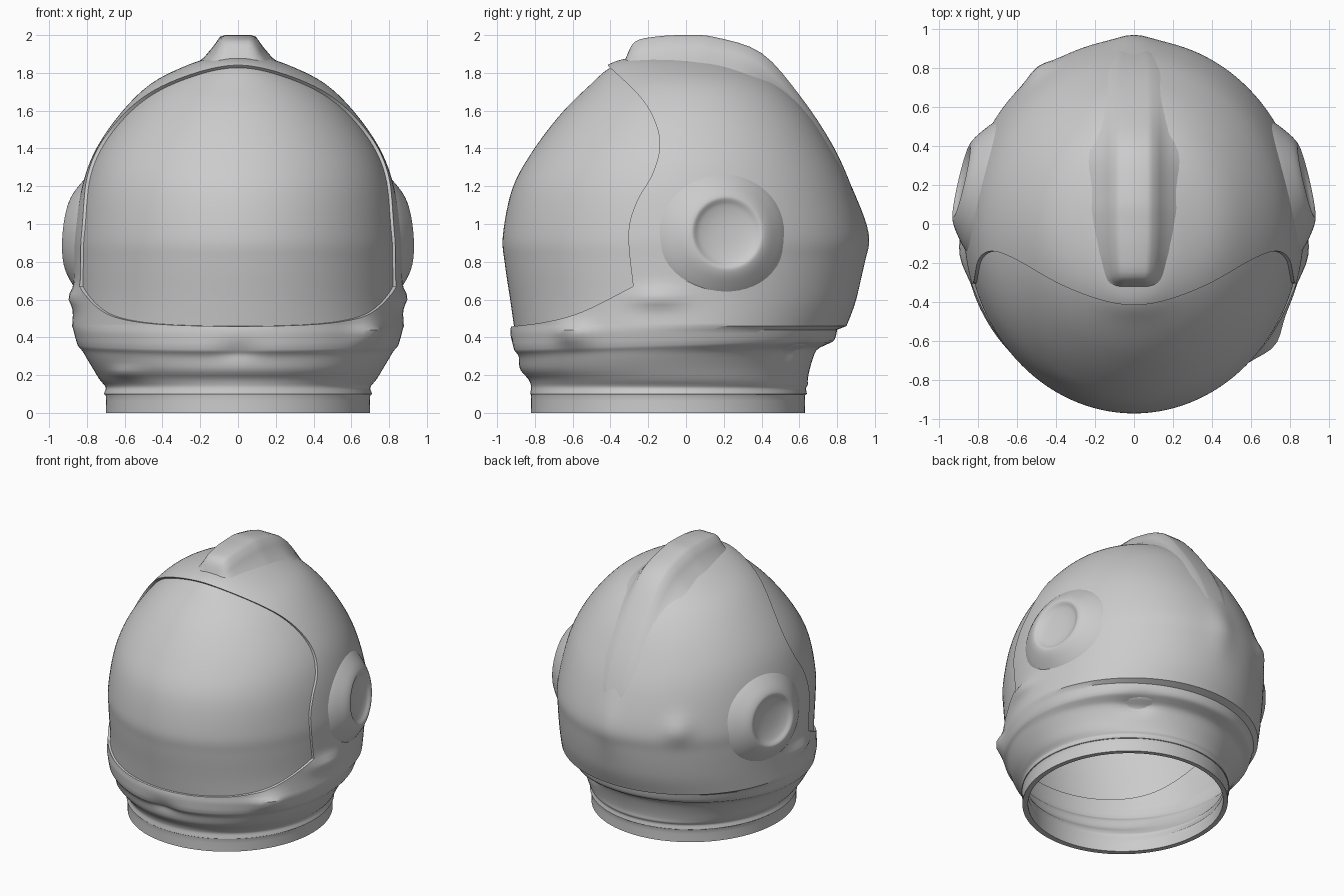
import bpy, bmesh, math
from mathutils import Vector, Matrix

cube = bpy.data.objects.get("Cube")
if cube:
    bpy.data.objects.remove(cube)

grey = bpy.data.materials.new("light grey")
grey.use_nodes = True
COLOUR = (0.6, 0.6, 0.6, 1)
grey.diffuse_color = COLOUR
grey.node_tree.nodes["Principled BSDF"].inputs["Base Color"].default_value = COLOUR
SEG = 128


def make(name, bm):
    bmesh.ops.recalc_face_normals(bm, faces=bm.faces)
    mesh = bpy.data.meshes.new(name)
    bm.to_mesh(mesh)
    bm.free()
    obj = bpy.data.objects.new(name, mesh)
    mesh.materials.append(grey)
    bpy.context.collection.objects.link(obj)
    return obj


def smooth(obj, angle=35):
    bpy.ops.object.select_all(action="DESELECT")
    obj.select_set(True)
    bpy.context.view_layer.objects.active = obj
    bpy.ops.object.shade_smooth_by_angle(angle=math.radians(angle))


def spline(points, steps):
    """Smooth curve through points of any dimension."""
    p = [Vector(q) for q in points]
    out = []
    for i in range(len(p) - 1):
        a, b, c, d = p[max(i - 1, 0)], p[i], p[i + 1], p[min(i + 2, len(p) - 1)]
        for k in range(steps):
            t = k / steps
            m, n = (c - a) / 2, (d - b) / 2
            out.append(b * (2*t**3 - 3*t*t + 1) + m * (t**3 - 2*t*t + t)
                       + c * (3*t*t - 2*t**3) + n * (t**3 - t*t))
    return out + [p[-1]]


def skin(bm, rings, closed=True):
    """Bridge rings of vertices; a ring of one vertex is a pole."""
    for a, b in zip(rings, rings[1:]):
        n = max(len(a), len(b))
        for i in range(n if closed else n - 1):
            j = (i + 1) % n
            if len(a) == 1:
                bm.faces.new((a[0], b[i], b[j]))
            elif len(b) == 1:
                bm.faces.new((a[i], a[j], b[0]))
            else:
                bm.faces.new((a[i], a[j], b[j], b[i]))


# Helmet outline: height, half width, front depth, back depth
NECK = [(0, .70, -.82, .63), (.09, .70, -.82, .63), (.10, .71, -.825, .64),
        (.13, .70, -.82, .635), (.15, .71, -.822, .645), (.18, .735, -.835, .645),
        (.25, .77, -.875, .66), (.33, .81, -.89, .69), (.36, .83, -.905, .74),
        (.385, .85, -.925, .785), (.44, .872, -.93, .80)]
DOME = [(.46, .878, -.925, .85), (.6, .87, -.945, .90), (.8, .87, -.975, .935),
        (.95, .867, -.985, .945), (1.2, .825, -.934, .872), (1.4, .75, -.825, .775),
        (1.6, .61, -.672, .645), (1.75, .45, -.52, .49), (1.85, .245, -.40, .29),
        (1.89, .10, -.25, .12)]
TOP = (0, -.05, 1.9)

# Soft bulges and dents: centre, spread, height along the outward direction
BUMPS = [((.87, -.15, .61), (.1, .14, .05), .035), ((-.87, -.15, .61), (.1, .14, .05), .035),
         ((.72, -.62, .42), (.11, .11, .06), .055), ((-.6, -.6, .21), (.1, .2, .03), .02),
         ((0, -.9, .33), (.1, .2, .04), -.025), ((-.47, .77, .98), (.09, .09, .09), .032),
         ((.45, .6, .33), (.1, .15, .05), -.04), ((0, .95, .95), (.1, .2, .2), .022)]


def clamp(v):
    return max(0, min(1, v))


def rings_of(bm, rows, scale=(1, 1), bumps=False):
    rings = []
    for z, rx, yf, yb in rows:
        # The collar lip drops towards the front
        drop = .05 * clamp((z - .18) / .14) * clamp((.44 - z) / .055)
        ring = []
        for i in range(SEG):
            a = math.tau * i / SEG
            co = Vector((rx * math.sin(a), (yf + yb) / 2 - (yb - yf) / 2 * math.cos(a),
                         z - drop * (1 + math.cos(a)) / 2))
            if bumps:
                push = sum(h * math.exp(-sum(((co[k] - c[k]) / s[k]) ** 2 for k in range(3)))
                           for c, s, h in BUMPS)
                co += Vector((math.sin(a), -math.cos(a), 0)) * push
            ring.append(bm.verts.new((co.x * scale[0], co.y * scale[0], co.z * scale[1])))
        rings.append(ring)
    tip = bm.verts.new((0, TOP[1] * scale[0], TOP[2] * scale[1]))
    return rings + [[tip]]


rows = spline(NECK, 3) + spline(DOME, 6)

# Thick hollow shell, open at the neck
bm = bmesh.new()
outer = rings_of(bm, rows, bumps=True)
inner = rings_of(bm, rows, (.95, .97))
skin(bm, inner[::-1] + outer)
shell = make("helmet_shell", bm)

# Visor opening, cut with a side outline
edge = spline([(-.95, .455), (-.75, .48), (-.55, .535), (-.28, .67)], 6)
edge += spline([(-.28, .67), (-.305, .95), (-.26, 1.12), (-.18, 1.26), (-.14, 1.4),
                (-.16, 1.53), (-.24, 1.67), (-.41, 1.835)], 6)[1:]
outline = [(-1.3, .45)] + [tuple(p) for p in edge] + [(-.5, 1.95), (-1.3, 1.95)]
bm = bmesh.new()
sides = [[bm.verts.new((x, y, z)) for y, z in outline] for x in (-1.2, 1.2)]
skin(bm, sides)
for side in sides:
    bm.faces.new(side)
cutter = make("visor_cutter", bm)
cutter.hide_render = True
mod = shell.modifiers.new("visor opening", "BOOLEAN")
mod.operation, mod.solver, mod.object = "DIFFERENCE", "EXACT", cutter
bpy.context.view_layer.objects.active = shell
bpy.ops.object.modifier_apply(modifier=mod.name)
bpy.data.objects.remove(cutter)
smooth(shell)

# Visor, set just below the shell surface
bm = bmesh.new()
skin(bm, rings_of(bm, spline(DOME, 6), (.984, .99)))
bmesh.ops.bisect_plane(bm, geom=bm.verts[:] + bm.edges[:] + bm.faces[:],
                       plane_co=(0, -.08, 0), plane_no=(0, 1, 0), clear_outer=True)
visor = make("visor", bm)
smooth(visor, 60)

# Crest along the top, sinking into the back: depth, height, rise, half width
crest = spline([(-.32, 1.875, .03, .13), (-.27, 1.965, .13, .16), (-.15, 1.993, .14, .18),
                (0, 2.0, .14, .19), (.15, 1.99, .14, .19), (.4, 1.905, .12, .19),
                (.61, 1.67, .06, .19), (.775, 1.42, .04, .18), (.875, 1.2, .03, .16),
                (.915, 1.05, .03, .12)], 4)
SHAPE = [(-1.5, -.5), (-1.2, -.1), (-.95, .15), (-.7, .55), (-.5, .93), (-.35, 1), (0, 1.0)]
SHAPE += [(-u, v) for u, v in SHAPE[-2::-1]]
bm = bmesh.new()
strips = []
for i, (y, z, rise, half) in enumerate(crest):
    a, b = crest[max(i - 1, 0)], crest[min(i + 1, len(crest) - 1)]
    along = Vector((0, b[0] - a[0], b[1] - a[1])).normalized()
    if y < -.15:
        along = Vector((0, 1, 0))
    up = Vector((1, 0, 0)).cross(along)
    strips.append([bm.verts.new(Vector((u * half, y, z)) + up * (v - 1) * rise)
                   for u, v in SHAPE])
skin(bm, strips, closed=False)
smooth(make("top_crest", bm), 50)

# Dished round ear pieces
PROFILE = [(.36, -.09), (.32, -.05), (.28, -.017), (.24, .012), (.21, .028), (.19, .033),
           (.175, .028), (.15, .014), (.1, .002), (.05, -.003)]
for side, name in ((1, "left_ear_piece"), (-1, "right_ear_piece")):
    bm = bmesh.new()
    rings = [[bm.verts.new((h, r * math.cos(math.tau * i / 48), r * math.sin(math.tau * i / 48)))
              for i in range(48)] for r, h in spline(PROFILE, 3)]
    skin(bm, rings + [[bm.verts.new((-.004, 0, 0))]])
    turn = Matrix.Rotation(math.radians(13), 4, "Z") @ Matrix.Rotation(math.radians(-5), 4, "Y")
    bmesh.ops.transform(bm, matrix=Matrix.Translation((.853, .21, .95)) @ turn, verts=bm.verts)
    bmesh.ops.scale(bm, vec=(side, 1, 1), verts=bm.verts)
    smooth(make(name, bm), 50)
